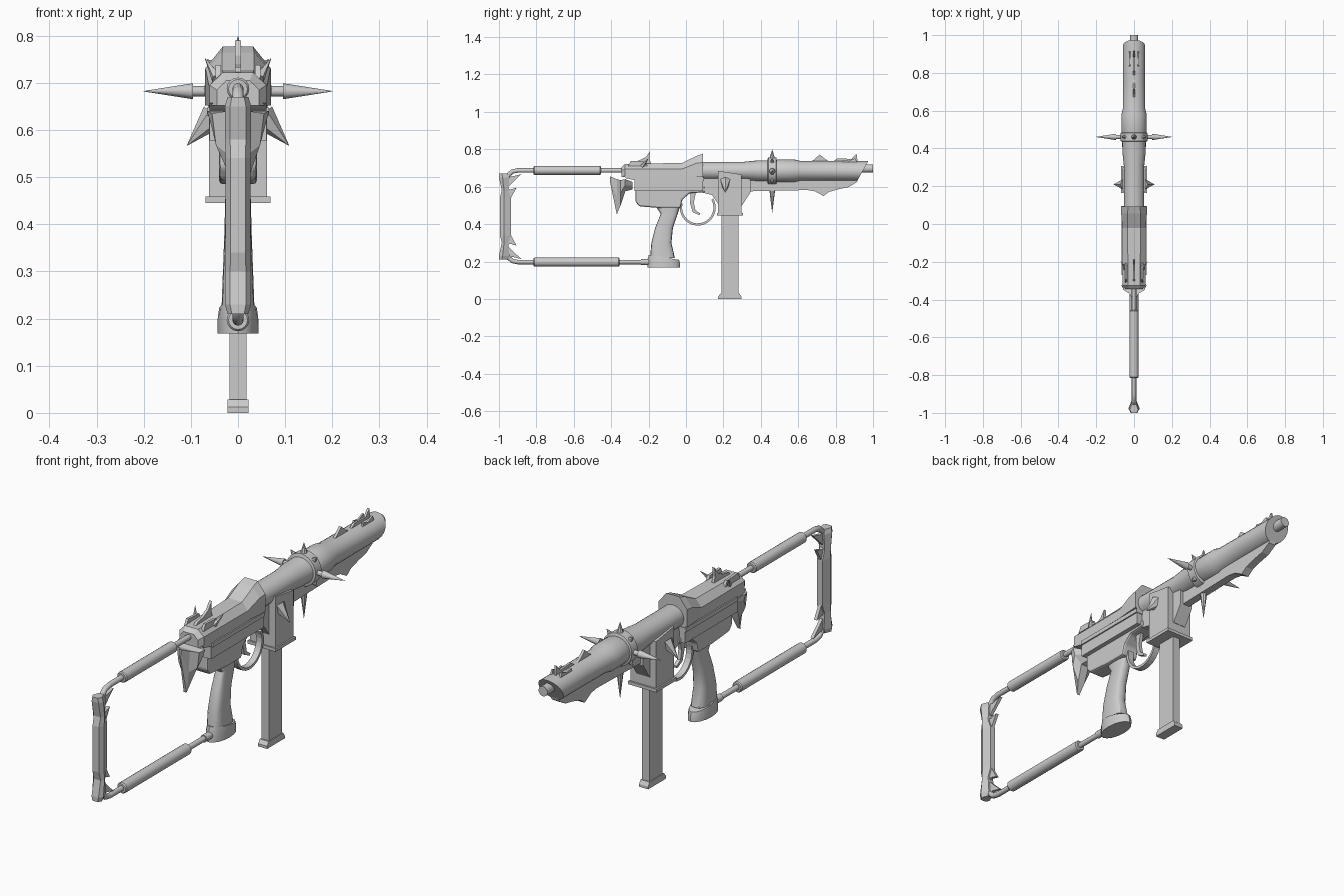
import bpy, bmesh, math
from mathutils import Vector

if "Cube" in bpy.data.objects:
    bpy.data.objects.remove(bpy.data.objects["Cube"])


def finish(name, bm, smooth=False, bevel=0.0):
    bmesh.ops.recalc_face_normals(bm, faces=bm.faces)
    me = bpy.data.meshes.new(name)
    bm.to_mesh(me)
    bm.free()
    ob = bpy.data.objects.new(name, me)
    bpy.context.collection.objects.link(ob)
    if bevel:
        m = ob.modifiers.new("bevel", 'BEVEL')
        m.width, m.segments, m.limit_method = bevel, 2, 'ANGLE'
    if smooth:
        bpy.ops.object.select_all(action='DESELECT')
        ob.select_set(True)
        bpy.context.view_layer.objects.active = ob
        bpy.ops.object.shade_smooth_by_angle(angle=math.radians(35))
    return ob


def loft(name, rings, smooth=False, bevel=0.0):
    """Skin a list of closed rings and cap both ends."""
    bm = bmesh.new()
    vs = [[bm.verts.new(p) for p in r] for r in rings]
    n = len(rings[0])
    for a, b in zip(vs, vs[1:]):
        for i in range(n):
            bm.faces.new((a[i], a[(i + 1) % n], b[(i + 1) % n], b[i]))
    bm.faces.new(vs[0])
    bm.faces.new(vs[-1])
    return finish(name, bm, smooth, bevel)


def plate(name, pts, w, x=0.0, bevel=0.0):
    """Side profile (y, z) given thickness 2w across x."""
    return loft(name, [[(x + s * w, y, z) for y, z in pts] for s in (-1, 1)], bevel=bevel)


def lathe(name, prof, zc, sx=1.0, n=24, slant=0.0):
    """Profile (y, radius) turned about the y axis; last ring may be slanted."""
    rings = []
    for k, (y, r) in enumerate(prof):
        sl = slant if k == len(prof) - 1 else 0
        ang = [2 * math.pi * i / n for i in range(n)]
        rings.append([(sx * r * math.cos(a), y + sl * r * math.sin(a), zc + r * math.sin(a)) for a in ang])
    return loft(name, rings, True)


def spike(name, base, tip, r, n=8):
    d = Vector(tip) - Vector(base)
    q = d.to_track_quat('Z', 'Y')
    bm = bmesh.new()
    bmesh.ops.create_cone(bm, cap_ends=True, segments=n, radius1=r, radius2=0.0005, depth=d.length)
    for v in bm.verts:
        v.co = q @ (v.co + Vector((0, 0, d.length / 2))) + Vector(base)
    return finish(name, bm, n > 6)


def rod(name, pts, r, n=12):
    """Round rod along a (y, z) path lying in the x = 0 plane."""
    P = [Vector((0, y, z)) for y, z in pts]
    rings = []
    for i, p in enumerate(P):
        t = (P[min(i + 1, len(P) - 1)] - P[max(i - 1, 0)]).normalized()
        u, v = Vector((1, 0, 0)), t.cross(Vector((1, 0, 0)))
        rings.append([p + r * (math.cos(a) * u + math.sin(a) * v)
                      for a in (2 * math.pi * k / n for k in range(n))])
    return loft(name, rings, True)


# barrel, jacket and muzzle
lathe("barrel_jacket", [(0.05, .049), (.31, .049), (.38, .056), (.48, .058), (.49, .061),
                        (.58, .061), (.61, .054), (.76, .053), (.945, .053)], .684, 1.1, 24, .56)
lathe("muzzle", [(.88, .022), (1.0, .022)], .697, n=16)

# spiked collar
lathe("collar", [(.437, .066), (.44, .072), (.482, .072), (.485, .066)], .684)
for s in (-1, 1):
    rot = [(s * .06, .461, .684), (s * .097, .461, .682)]
    spike("collar_side_spike", (s * .095, .461, .682), (s * .2, .461, .682), .017, 12)
    bm = bmesh.new()
    bmesh.ops.create_cone(bm, cap_ends=True, segments=12, radius1=.011, radius2=.011, depth=.05)
    for v in bm.verts:
        v.co = (s * (.078 + v.co.z), .461 + v.co.x, .682 + v.co.y)
    finish("collar_stem", bm, True)
    for t in (-1, 1):
        spike("collar_stud", (s * .048, .461, .684 + t * .048), (s * .066, .461, .684 + t * .066), .012)
spike("collar_top_spike", (0, .461, .745), (0, .461, .798), .017)
spike("collar_bottom_spike", (0, .461, .62), (0, .461, .462), .02)

# fins on and under the barrel
plate("lower_barrel_fin", [(.33, .645), (.33, .575), (.65, .582), (.69, .575), (.735, .55), (.765, .572),
                           (.82, .588), (.87, .598), (.915, .625), (.92, .64)], .018)
plate("barrel_top_fin", [(.66, .73), (.685, .745), (.715, .772), (.745, .747), (.775, .73)], .006)
plate("front_sight_fin", [(.78, .73), (.81, .752), (.885, .748), (.912, .778), (.918, .73)], .005)
for s in (-1, 1):
    plate("sight_rail", [(.83, .72), (.84, .744), (.87, .738), (.905, .752), (.92, .72)], .004, s * .022)

# receiver cover with flared front
rings = []
for y, w, zs, wt, zt in [(-.345, .045, .685, .025, .705), (-.325, .06, .695, .032, .722), (-.02, .062, .695, .034, .727),
                         (.055, .068, .725, .034, .764), (.092, .07, .73, .032, .777)]:
    rings.append([(-w, y, .652), (-w, y, zs), (-wt, y, zt), (wt, y, zt), (w, y, zs), (w, y, .652)])
loft("receiver_cover", rings)
plate("receiver_body", [(-.275, .578), (.092, .578), (.092, .657), (-.335, .657), (-.32, .645), (-.275, .635)], .06)
plate("receiver_rib", [(-.27, .63), (.095, .63), (.095, .648), (-.27, .648)], .066)
plate("lower_frame", [(-.27, .585), (-.27, .52), (-.25, .495), (-.13, .485), (-.03, .485),
                      (-.02, .53), (.02, .565), (.1, .57), (.1, .6)], .04, bevel=.008)
plate("barrel_bridge", [(.08, .67), (.08, .57), (.14, .555), (.17, .51), (.30, .50), (.345, .57), (.345, .67)], .032)

# rear top sight, rails and thorns
plate("rear_sight_fin", [(-.31, .715), (-.29, .733), (-.25, .74), (-.215, .758), (-.192, .79),
                         (-.195, .75), (-.185, .715)], .006)
for s in (-1, 1):
    plate("rear_rail", [(-.31, .71), (-.295, .738), (-.22, .734), (-.205, .71)], .006, s * .042)
    spike("rear_thorn", (s * .045, -.235, .71), (s * .07, -.2, .752), .012, 5)

# winged rear guard below the stock rod
rings = []
for y, w, zt, zb in [(-.285, .03, .625, .585), (-.325, .066, .64, .575), (-.35, .055, .635, .50),
                     (-.37, .022, .64, .452), (-.405, .006, .655, .62)]:
    rings.append([(-w, y, zt), (w, y, zt), (w * .85, y, (zt + zb) / 2), (w * .3, y, zb),
                  (-w * .3, y, zb), (-w * .85, y, (zt + zb) / 2)])
loft("rear_guard", rings)

# pistol grip
rings = []
for z, y0, y1, w in [(.50, -.165, -.03, .027), (.455, -.135, -.045, .027), (.38, -.165, -.07, .029),
                     (.30, -.185, -.078, .032), (.22, -.192, -.06, .035)]:
    c, h = (y0 + y1) / 2, (y1 - y0) / 2
    rings.append([(w * math.copysign(abs(math.cos(a)) ** .65, math.cos(a)),
                   c + h * math.copysign(abs(math.sin(a)) ** .65, math.sin(a)), z)
                  for a in (2 * math.pi * k / 16 for k in range(16))])
loft("grip", rings, True)
rings = []
for z, g in [(.168, 1.0), (.20, 1.0), (.222, .93)]:
    rings.append([(.043 * g * math.cos(a), -.118 + .087 * g * math.sin(a),
                   z + (0 if z < .19 else -.013 * math.sin(a)))
                  for a in (2 * math.pi * k / 16 for k in range(16))])
loft("grip_base", rings, True)

# trigger guard and trigger
arc = lambda r, a0, a1, n: [(.063 + r * math.cos(math.radians(a0 + (a1 - a0) * i / n)),
                             .488 + r * math.sin(math.radians(a0 + (a1 - a0) * i / n))) for i in range(n + 1)]
plate("trigger_guard", arc(.096, 165, 390, 18) + arc(.084, 390, 165, 18), .014)
plate("trigger", [(.025, .58), (.022, .51), (.035, .465), (.072, .447), (.075, .457),
                  (.05, .475), (.042, .515), (.055, .58)], .008)

# magazine well with side barbs, and magazine
plate("magazine_well", [(.172, .455), (.298, .455), (.298, .665), (.172, .685)], .062)
plate("magazine_well_lip", [(.165, .445), (.306, .445), (.306, .459), (.165, .459)], .069)
for s in (-1, 1):
    spike("well_barb", (s * .05, .21, .63), (s * .108, .21, .567), .03, 6)
plate("magazine", [(.19, .01), (.281, .01), (.281, .46), (.19, .46)], .018)
plate("magazine_base", [(.172, 0), (.296, 0), (.296, .012), (.286, .028), (.184, .028), (.172, .012)], .022)

# wire stock: sleeves and bent rods
for tag, z, y1, yend, s in (("upper", .687, -.455, -.32, 1), ("lower", .197, -.355, -.18, -1)):
    lathe(tag + "_sleeve", [(-.815, .02), (-.81, .024), (y1 - .005, .024), (y1, .02)], z, n=16)
    rod(tag + "_rod", [(yend, z), (-.80, z), (-.90, z), (-.93, z - s * .006),
                       (-.95, z - s * .025), (-.96, z - s * .06)], .012)
lathe("lower_rod_socket", [(-.24, .016), (-.17, .016)], .197, n=12)

# butt piece, wedge section thinning forwards
rings = []
for z, y0, y1, w in [(.21, -1, -.955, .022), (.23, -1, -.945, .028), (.30, -.985, -.95, .028), (.34, -.995, -.935, .026),
                     (.54, -.995, -.935, .026), (.58, -.985, -.95, .028), (.65, -1, -.945, .028), (.67, -1, -.955, .022)]:
    m = y0 + (y1 - y0) * .35
    rings.append([(-w * .6, y0, z), (w * .6, y0, z), (w, m, z), (w * .5, y1, z), (-w * .5, y1, z), (-w, m, z)])
loft("butt", rings)
for s in (-1, 1):
    f = lambda pts: [(y, .44 + s * d) for y, d in pts]
    plate("butt_large_thorn", f([(-.975, .23), (-.93, .215), (-.88, .227), (-.92, .19), (-.945, .165), (-.975, .165)]), .007)
    plate("butt_small_thorn", f([(-.97, .16), (-.94, .145), (-.905, .155), (-.925, .12), (-.94, .09), (-.97, .09)]), .007)
